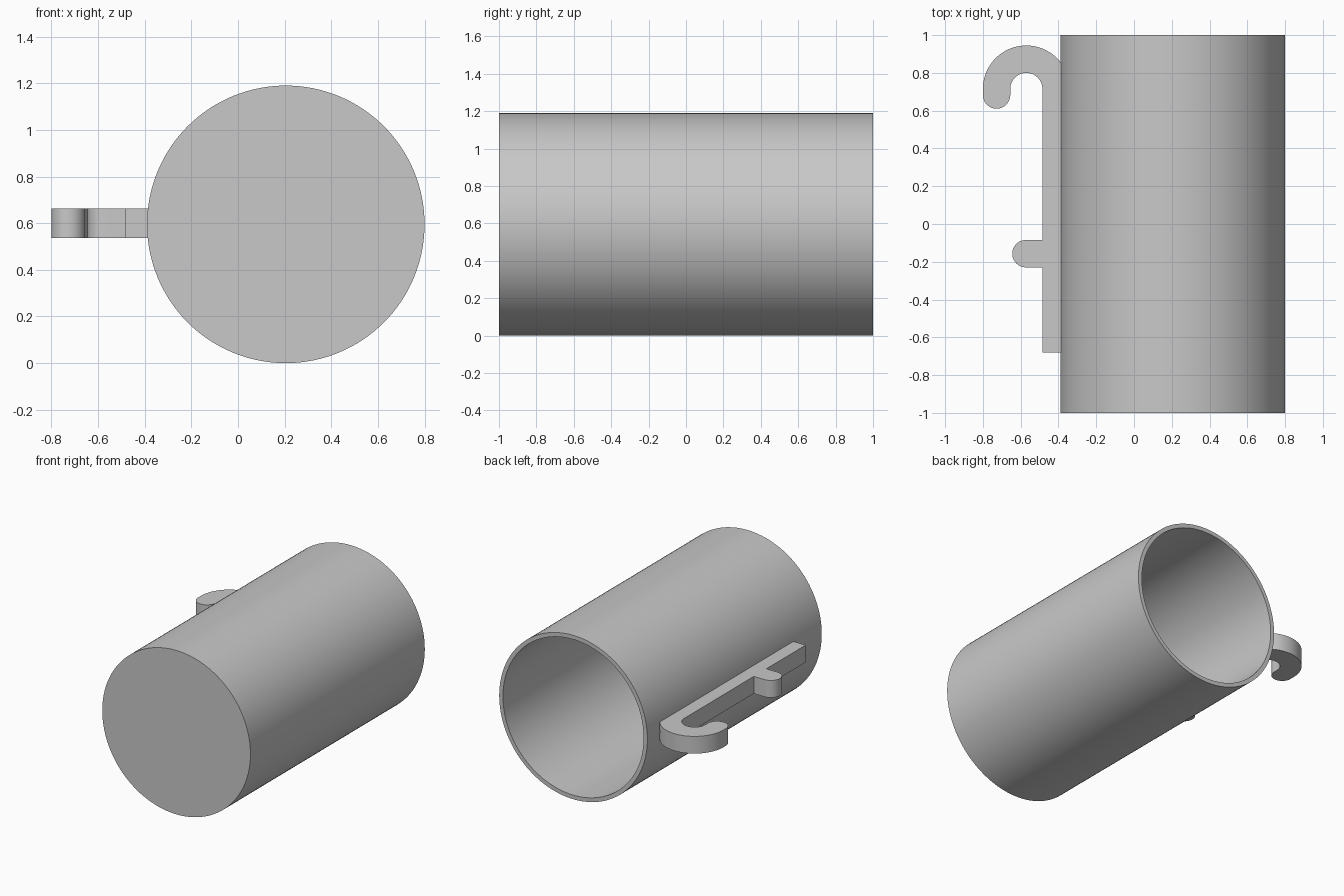
import bpy, bmesh
from math import cos, sin, pi, acos, radians
from mathutils import Matrix, Vector

cube = bpy.data.objects.get("Cube")
if cube:
    bpy.data.objects.remove(cube, do_unlink=True)

grey = bpy.data.materials.new("plain grey")
grey.use_nodes = True
colour = (0.58, 0.58, 0.58, 1)
grey.diffuse_color = colour
grey.node_tree.nodes["Principled BSDF"].inputs["Base Color"].default_value = colour


def finish(name, bm):
    bmesh.ops.recalc_face_normals(bm, faces=bm.faces)
    mesh = bpy.data.meshes.new(name)
    bm.to_mesh(mesh)
    bm.free()
    mesh.materials.append(grey)
    obj = bpy.data.objects.new(name, mesh)
    bpy.context.collection.objects.link(obj)
    bpy.ops.object.select_all(action="DESELECT")
    obj.select_set(True)
    bpy.context.view_layer.objects.active = obj
    bpy.ops.object.shade_smooth_by_angle(angle=radians(30))
    return obj


def arc(cx, cy, r, start, end, steps=24):
    angles = [start + (end - start) * i / steps for i in range(steps + 1)]
    return [(cx + r * cos(a), cy + r * sin(a)) for a in angles]


# Cup body: wall profile (radius, y) spun around the y axis, closed at the front
R, WALL = 0.595, 0.03
AXIS = Vector((0.205, 0, R))
profile = [(0, -1), (R, -1), (R, 1), (R - WALL, 1), (R - WALL, -1 + WALL), (0, -1 + WALL)]
bm = bmesh.new()
verts = [bm.verts.new(AXIS + Vector((r, y, 0))) for r, y in profile]
edges = [bm.edges.new(pair) for pair in zip(verts, verts[1:])]
bmesh.ops.spin(bm, geom=verts + edges, cent=AXIS, axis=(0, 1, 0), angle=2 * pi, steps=128)
bmesh.ops.remove_doubles(bm, verts=bm.verts, dist=0.0001)
finish("cup_body", bm)

# Side hook: one outline of spine, curled hook and round peg, extruded upward
ROOT, SPINE, END = -0.375, -0.485, -0.68
HX, HY, R_OUT, R_IN = -0.57, 0.715, 0.23, 0.085
TIP = (R_OUT - R_IN) / 2
outline = [(ROOT, END)]
outline += arc(HX, HY, R_OUT, acos((ROOT - HX) / R_OUT), pi, 40)
outline += arc(HX - R_IN - TIP, 0.683, TIP, pi, 2 * pi)
outline += arc(HX, HY, R_IN, pi, 0)
outline += [(SPINE, -0.157 + TIP)]
outline += arc(-0.572, -0.157, TIP, pi / 2, 3 * pi / 2)
outline += [(SPINE, -0.157 - TIP), (SPINE, END)]

bm = bmesh.new()
base = bm.faces.new([bm.verts.new((x, y, 0.537)) for x, y in outline])
top = bmesh.ops.extrude_face_region(bm, geom=[base], use_keep_orig=True)
bmesh.ops.translate(bm, vec=(0, 0, 0.125),
                    verts=[g for g in top["geom"] if isinstance(g, bmesh.types.BMVert)])
finish("side_hook", bm)
